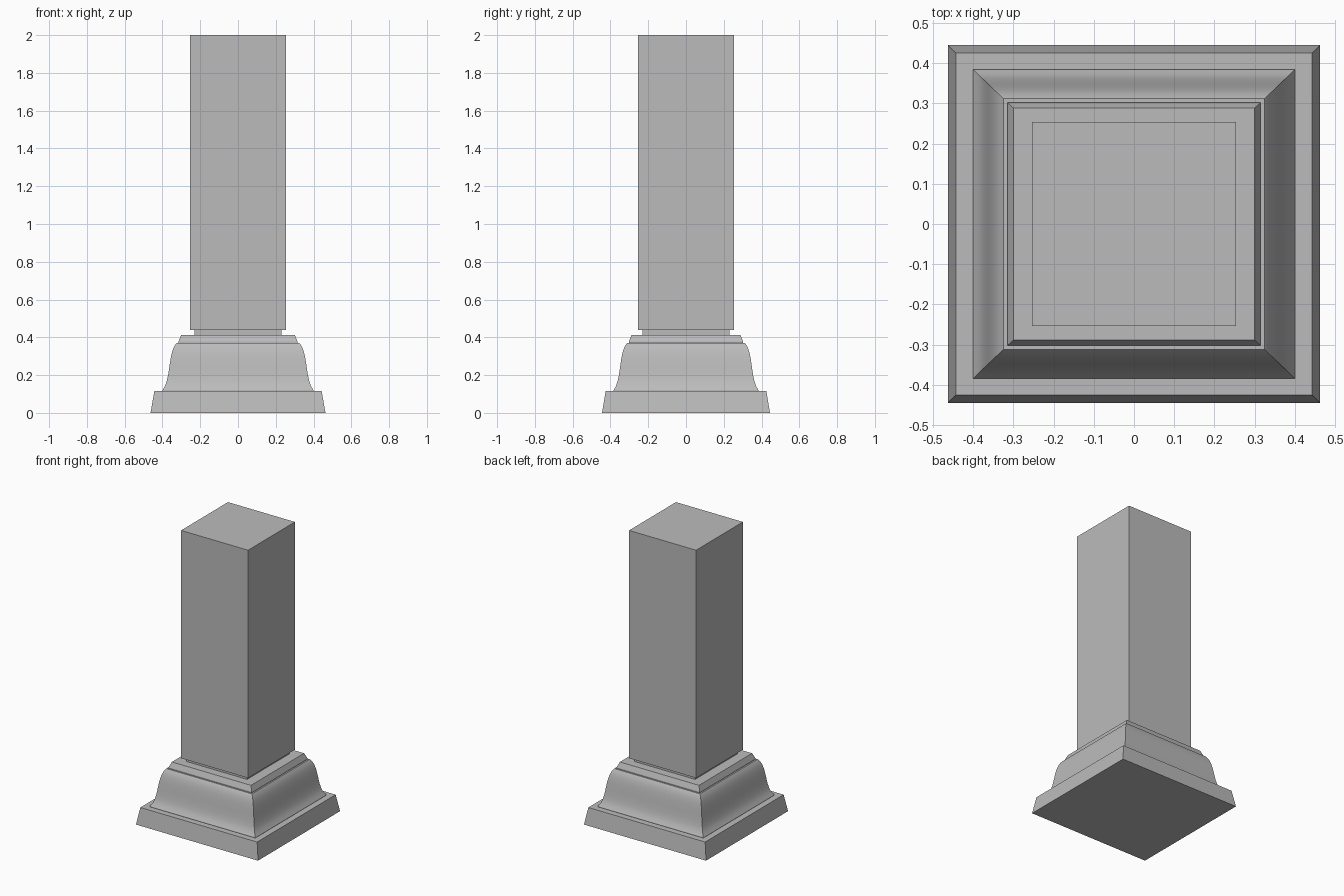
import bpy, bmesh, math

cube = bpy.data.objects.get("Cube")
if cube:
    bpy.data.objects.remove(cube, do_unlink=True)

stone = bpy.data.materials.new("grey_stone")
stone.use_nodes = True
COLOR = (0.5, 0.5, 0.5, 1)
stone.diffuse_color = COLOR
stone.node_tree.nodes["Principled BSDF"].inputs["Base Color"].default_value = COLOR

DEPTH = 0.96  # the pedestal is slightly shallower than it is wide


def square_loft(name, profile, depth=1.0, smooth=False):
    """Stack rectangular rings given as (half width, height) and cap the ends."""
    bm = bmesh.new()
    rings = [[bm.verts.new((sx * r, sy * r * depth, z))
              for sx, sy in ((-1, -1), (1, -1), (1, 1), (-1, 1))]
             for r, z in profile]
    for low, high in zip(rings, rings[1:]):
        for i in range(4):
            j = (i + 1) % 4
            bm.faces.new((low[i], low[j], high[j], high[i]))
    bm.faces.new(rings[0][::-1])
    bm.faces.new(rings[-1])
    mesh = bpy.data.meshes.new(name)
    bm.to_mesh(mesh)
    bm.free()
    mesh.materials.append(stone)
    obj = bpy.data.objects.new(name, mesh)
    bpy.context.collection.objects.link(obj)
    if smooth:
        bpy.ops.object.select_all(action="DESELECT")
        obj.select_set(True)
        bpy.context.view_layer.objects.active = obj
        bpy.ops.object.shade_smooth_by_angle(angle=math.radians(30))
    return obj


# Tapered foot
square_loft("plinth", [(0.463, 0), (0.443, 0.115)], DEPTH)

# Curved moulding: flares out at the bottom, rounds in at the top
square_loft("moulding", [
    (0.4, 0.115), (0.4, 0.12), (0.387, 0.14), (0.377, 0.17), (0.37, 0.2),
    (0.364, 0.24), (0.358, 0.28), (0.352, 0.31), (0.345, 0.335),
    (0.336, 0.355), (0.325, 0.37)], DEPTH, smooth=True)

# Bevelled cap on the moulding
square_loft("cap", [(0.315, 0.37), (0.315, 0.378), (0.3, 0.413)], DEPTH)

# Recessed neck and tall shaft
square_loft("neck", [(0.23, 0.413), (0.23, 0.438)])
square_loft("shaft", [(0.254, 0.438), (0.254, 2)])
